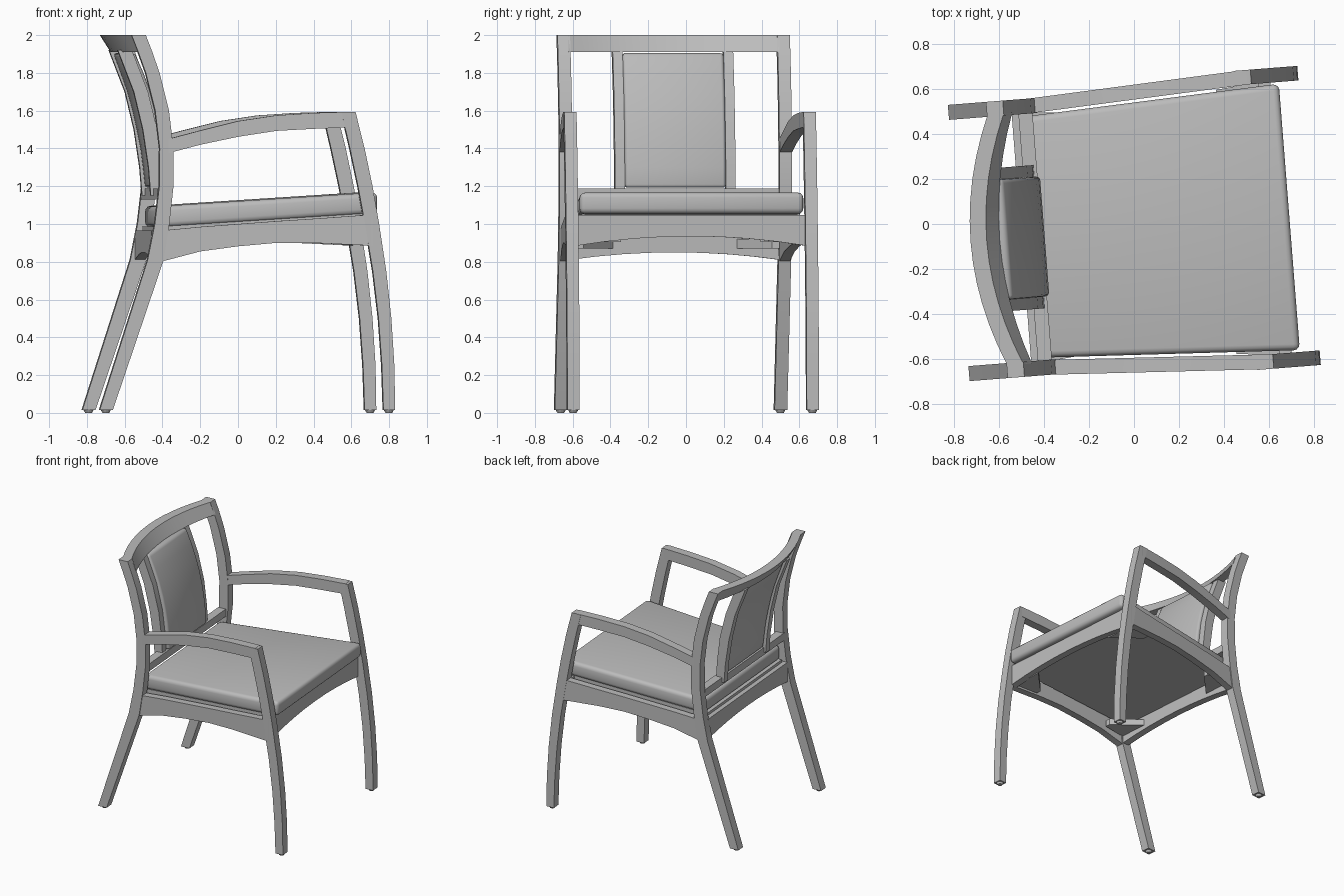
import bpy, bmesh, math
from mathutils import Matrix, Vector

cube = bpy.data.objects.get("Cube")
if cube:
    bpy.data.objects.remove(cube, do_unlink=True)

grey = bpy.data.materials.new("plain grey")
grey.use_nodes = True
grey.diffuse_color = (0.5, 0.5, 0.5, 1)
grey.node_tree.nodes["Principled BSDF"].inputs["Base Color"].default_value = (0.5, 0.5, 0.5, 1)

# The chair faces +x and is turned slightly
PLACE = Matrix.Translation((0.002, -0.023, 0)) @ Matrix.Rotation(math.radians(4.5), 4, "Z")


def loft(name, rings, bevel=0, segments=3):
    """Skin a chain of equal-sized rings and cap both ends."""
    bm = bmesh.new()
    loops = [[bm.verts.new(p) for p in ring] for ring in rings]
    n = len(loops[0])
    for a, b in zip(loops, loops[1:]):
        for i in range(n):
            j = (i + 1) % n
            bm.faces.new((a[i], a[j], b[j], b[i]))
    bm.faces.new(loops[0])
    bm.faces.new(loops[-1])
    bmesh.ops.recalc_face_normals(bm, faces=bm.faces)
    bm.transform(PLACE)
    mesh = bpy.data.meshes.new(name)
    bm.to_mesh(mesh)
    bm.free()
    mesh.materials.append(grey)
    obj = bpy.data.objects.new(name, mesh)
    bpy.context.collection.objects.link(obj)
    bpy.ops.object.select_all(action="DESELECT")
    obj.select_set(True)
    bpy.context.view_layer.objects.active = obj
    if bevel:
        mod = obj.modifiers.new("soft edges", "BEVEL")
        mod.width, mod.segments, mod.angle_limit = bevel, segments, math.radians(40)
        bpy.ops.object.modifier_apply(modifier=mod.name)
        bpy.ops.object.shade_smooth_by_angle(angle=math.radians(45))
    else:
        bpy.ops.object.shade_smooth_by_angle(angle=math.radians(15))
    return obj


def upright(name, profile, y0, y1, **kw):
    """Profile rows are (z, front x, back x)."""
    return loft(name, [[(f, y0, z), (f, y1, z), (b, y1, z), (b, y0, z)]
                       for z, f, b in profile], **kw)


def side_beam(name, profile, y_at, side, thick):
    """Profile rows are (x, bottom z, top z); y_at gives the outer face."""
    rings = []
    for x, lo, hi in profile:
        o, i = side * y_at(x), side * (y_at(x) - thick)
        rings.append([(x, o, lo), (x, o, hi), (x, i, hi), (x, i, lo)])
    return loft(name, rings)


def cross_beam(name, half, x0, x1, top, mid, end):
    """Beam across the chair with an arched underside."""
    rings = []
    for k in range(9):
        t = k / 4 - 1
        lo = mid + (end - mid) * t * t
        rings.append([(x0, t * half, lo), (x1, t * half, lo), (x1, t * half, top), (x0, t * half, top)])
    return loft(name, rings)


def outer(x):
    return 0.617 + 0.052 * (x + 0.42) / 0.98


rear_leg = [(0.015, -0.715, -0.785), (0.81, -0.445, -0.53), (1.0, -0.415, -0.492),
            (1.2, -0.393, -0.468), (1.4, -0.393, -0.466), (1.6, -0.417, -0.49),
            (1.8, -0.467, -0.54), (1.91, -0.505, -0.58), (2.0, -0.54, -0.615)]
front_leg = [(0.015, 0.78, 0.718), (0.25, 0.776, 0.71), (0.5, 0.76, 0.692), (0.75, 0.733, 0.662),
             (1.0, 0.695, 0.62), (1.2, 0.66, 0.583), (1.4, 0.618, 0.54), (1.592, 0.57, 0.495)]
arm = [(-0.42, 1.375, 1.45), (-0.25, 1.42, 1.495), (-0.05, 1.462, 1.545),
       (0.15, 1.493, 1.575), (0.35, 1.504, 1.588), (0.55, 1.512, 1.594)]
side_rail = [(-0.46, 0.8, 0.965), (-0.25, 0.855, 0.985), (-0.05, 0.882, 1.0),
             (0.15, 0.9, 1.015), (0.35, 0.9, 1.028), (0.66, 0.885, 1.05)]

for side, word in ((1, "left"), (-1, "right")):
    # Legs, arms and rails of each side
    upright(word + "_rear_leg", rear_leg, side * 0.55, side * 0.617)
    upright(word + "_front_leg", front_leg, side * 0.603, side * 0.668)
    side_beam(word + "_arm", arm, outer, side, 0.066)
    side_beam(word + "_seat_rail", side_rail, lambda x: outer(x) - 0.006, side, 0.055)

    # Floor glides
    for x, y, end in ((-0.75, 0.583, "rear"), (0.749, 0.635, "front")):
        rings = [[(x + r * math.cos(a * math.tau / 12), side * y + r * math.sin(a * math.tau / 12), z)
                  for a in range(12)] for r, z in ((0.018, 0), (0.027, 0.016))]
        loft(f"{word}_{end}_glide", rings)

    # Triangular braces under the seat corners
    for x, d, y, z, end in ((0.61, -0.2, 0.61, 0.905, "front"), (-0.46, 0.2, 0.56, 0.87, "rear")):
        tri = [(x, y), (x + d, y - 0.02), (x + d, y - 0.06), (x, y - 0.24)]
        loft(f"{word}_{end}_brace", [[(px, side * py, h) for px, py in tri] for h in (z, z + 0.05)])

    # Slats beside the back pad
    slat = [(1.15, -0.425, -0.49), (1.3, -0.432, -0.502), (1.5, -0.456, -0.532),
            (1.7, -0.505, -0.58), (1.92, -0.59, -0.665)]
    upright(word + "_back_slat", slat, side * 0.268, side * 0.32)

# Cross rails
cross_beam("front_rail", 0.61, 0.6, 0.655, 1.048, 0.935, 0.885)
cross_beam("rear_rail", 0.56, -0.505, -0.45, 0.965, 0.85, 0.81)
cross_beam("lower_back_rail", 0.56, -0.475, -0.412, 1.188, 1.13, 1.13)

# Bowed top rail
rings = []
for k in range(13):
    t = k / 6 - 1
    bow = 0.12 * (1 - t * t)
    lean = 0.038 + 0.02 * (1 - t * t)
    f, y = -0.54 - bow, t * 0.56
    rings.append([(f, y, 2.0), (f - 0.072, y, 2.0), (f - 0.072 + lean, y, 1.91), (f + lean, y, 1.91)])
loft("top_rail", rings)

# Curved back pad
pad = [(1.192, -0.4, -0.475), (1.3, -0.407, -0.487), (1.4, -0.418, -0.5), (1.5, -0.435, -0.52),
       (1.6, -0.457, -0.542), (1.7, -0.487, -0.57), (1.8, -0.524, -0.605), (1.905, -0.57, -0.645)]
upright("back_pad", pad, -0.268, 0.268, bevel=0.018)


# Sloping seat cushion and the board beneath it
def slab(name, x0, x1, y0, y1, lo, hi, **kw):
    plan = [(x0, -y0), (x1, -y1), (x1, y1), (x0, y0)]
    return loft(name, [[(x, y, h + 0.07 * (x + 0.4) / 1.09) for x, y in plan] for h in (lo, hi)], **kw)


slab("seat_cushion", -0.455, 0.692, 0.538, 0.595, 0.985, 1.098, bevel=0.028)
slab("seat_board", -0.47, 0.63, 0.53, 0.58, 0.95, 0.99)
